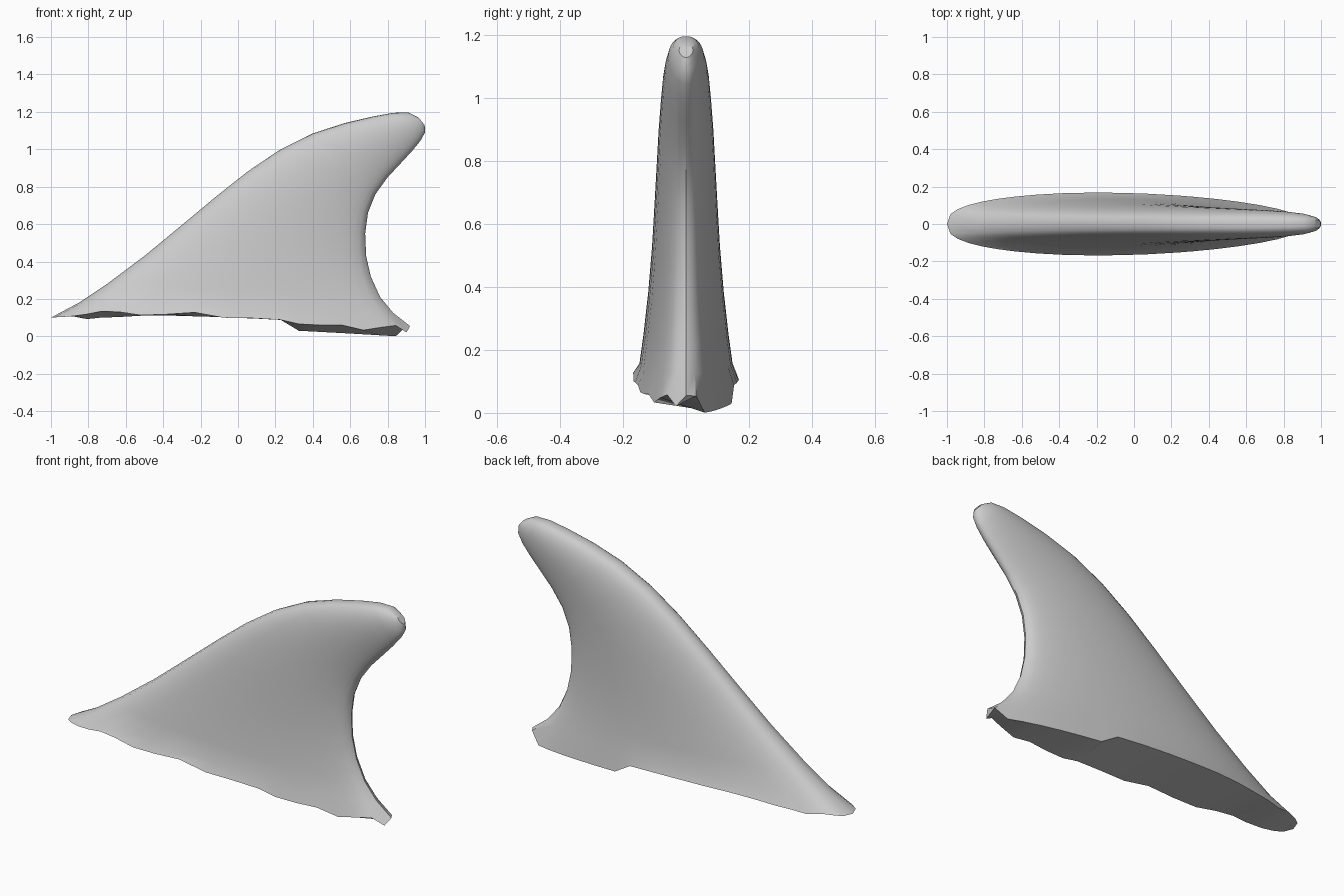
import bpy, bmesh, math

if "Cube" in bpy.data.objects:
    bpy.data.objects.remove(bpy.data.objects["Cube"])

# Leading-edge point, trailing-edge point and half thickness, from base to tip
SECTIONS = [
    (-1.00, .100, .92, .055, .168), (-.85, .180, .83, .125, .148),
    (-.70, .280, .76, .210, .135), (-.50, .430, .71, .320, .120),
    (-.30, .595, .685, .430, .108), (-.12, .745, .68, .550, .100),
    (.05, .880, .695, .660, .093), (.22, .995, .735, .760, .087),
    (.40, 1.085, .80, .850, .080), (.57, 1.140, .87, .925, .074),
    (.72, 1.175, .93, .990, .066), (.83, 1.195, .975, 1.045, .056),
    (.91, 1.197, 1.00, 1.090, .042), (.965, 1.170, .998, 1.130, .022),
]
# Positions along the chord, denser at the rounded edges
U = [.01, .03, .06, .10, .14, .19, .25, .32, .40, .48, .56, .64,
     .69, .75, .81, .87, .92, .96, .99]
# Torn lower rim: (x, z) for each side
RIM = {
    -1: [(-1, .10), (-.85, .11), (-.7, .14), (-.5, .11), (-.2, .13),
         (-.1, .10), (.2, .095), (.35, .06), (.58, .06), (.65, .03),
         (.84, .06), (.9, .02), (.93, .06)],
    1: [(-1, .10), (-.9, .11), (-.77, .085), (-.68, .12), (-.6, .09),
        (-.5, .115), (0, .10), (.28, .085), (.32, .03), (.6, .015),
        (.85, .0), (.88, .05), (.93, .06)],
}


def rim_height(x, side):
    pts = RIM[side]
    for (x0, z0), (x1, z1) in zip(pts, pts[1:]):
        if x <= x1:
            return z0 + (z1 - z0) * (x - x0) / (x1 - x0)
    return pts[-1][1]


bm = bmesh.new()


def make_ring(index, section):
    lx, lz, tx, tz, half = section

    def point(u, side):
        x, z = lx + (tx - lx) * u, lz + (tz - lz) * u
        y = side * half * max(0, math.sin(math.pi * u ** .8)) ** .45
        if index == 0 and side:
            z = rim_height(x, side)
        return bm.verts.new((x, y, z))

    front = [point(u, -1) for u in U]
    back = [point(u, 1) for u in reversed(U)]
    return [point(0, 0)] + front + [point(1, 0)] + back


# Fin skin lofted from section to section
rings = [make_ring(i, s) for i, s in enumerate(SECTIONS)]
n = len(rings[0])
for a, b in zip(rings, rings[1:]):
    for i in range(n):
        j = (i + 1) % n
        bm.faces.new((a[i], a[j], b[j], b[i]))

# Underside and tip closed across the thickness
for ring in (rings[0], rings[-1]):
    m = len(U)
    bm.faces.new((ring[0], ring[1], ring[n - 1]))
    for i in range(1, m):
        bm.faces.new((ring[i], ring[i + 1], ring[n - i - 1], ring[n - i]))
    bm.faces.new((ring[m], ring[m + 1], ring[m + 2]))

bmesh.ops.recalc_face_normals(bm, faces=bm.faces)
mesh = bpy.data.meshes.new("fin")
bm.to_mesh(mesh)
bm.free()
fin = bpy.data.objects.new("fin", mesh)
bpy.context.collection.objects.link(fin)
bpy.context.view_layer.objects.active = fin
fin.select_set(True)
bpy.ops.object.shade_smooth_by_angle(angle=math.radians(35))
